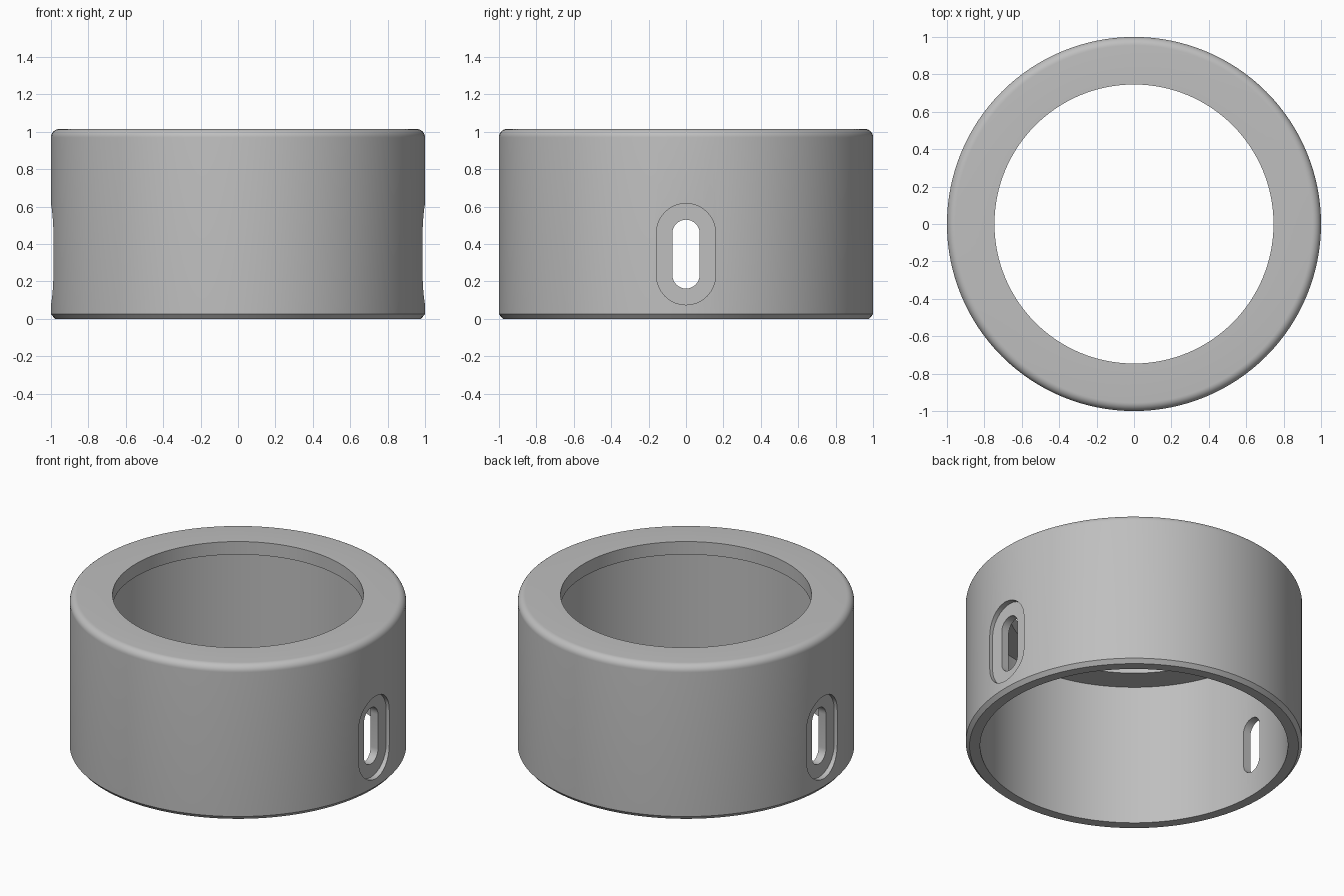
import bpy, bmesh, math

if "Cube" in bpy.data.objects:
    bpy.data.objects.remove(bpy.data.objects["Cube"])

SEG = 128
H = 1.015

grey = bpy.data.materials.new("grey")
grey.diffuse_color = (0.52, 0.52, 0.52, 1)
grey.use_nodes = True
grey.node_tree.nodes["Principled BSDF"].inputs["Base Color"].default_value = grey.diffuse_color


def finish(name, bm):
    bmesh.ops.recalc_face_normals(bm, faces=bm.faces)
    me = bpy.data.meshes.new(name)
    bm.to_mesh(me)
    bm.free()
    me.materials.append(grey)
    ob = bpy.data.objects.new(name, me)
    bpy.context.collection.objects.link(ob)
    return ob


def lathe(name, profile):
    """Revolve a closed (radius, z) outline around z."""
    bm = bmesh.new()
    rings = []
    for i in range(SEG):
        a = 2 * math.pi * i / SEG
        rings.append([bm.verts.new((r * math.cos(a), r * math.sin(a), z)) for r, z in profile])
    n = len(profile)
    for i in range(SEG):
        p, q = rings[i], rings[(i + 1) % SEG]
        for j in range(n):
            k = (j + 1) % n
            bm.faces.new((p[j], q[j], q[k], p[k]))
    return finish(name, bm)


def slot(name, x0, x1, half_w, z0, z1):
    """Upright rounded slot running along x."""
    steps = 16
    outline = []
    for cz, start in ((z1 - half_w, 0), (z0 + half_w, math.pi)):
        for i in range(steps + 1):
            a = start + math.pi * i / steps
            outline.append((half_w * math.cos(a), cz + half_w * math.sin(a)))
    bm = bmesh.new()
    face = bm.faces.new([bm.verts.new((x0, y, z)) for y, z in outline])
    ext = bmesh.ops.extrude_face_region(bm, geom=[face])
    verts = [g for g in ext["geom"] if isinstance(g, bmesh.types.BMVert)]
    bmesh.ops.translate(bm, vec=(x1 - x0, 0, 0), verts=verts)
    ob = finish(name, bm)
    ob.hide_render = True
    ob.hide_set(True)
    return ob


# Collar: chamfered foot, rounded top edge, inner lip over a wider bore
fillet = 0.045
profile = [(0.915, 0), (0.978, 0), (1, 0.025)]
for i in range(9):
    a = math.pi / 2 * i / 8
    profile.append((1 - fillet + fillet * math.cos(a), H - fillet + fillet * math.sin(a)))
profile += [(0.746, H), (0.746, 0.93), (0.915, 0.93)]
collar = lathe("collar", profile)

# Shallow flat recess and through slot on both sides
cutters = []
for s, side in ((1, "right"), (-1, "left")):
    cutters.append(slot(side + "_recess_cutter", s * 0.965, s * 1.2, 0.158, 0.075, 0.617))
    cutters.append(slot(side + "_slot_cutter", s * 0.8, s * 1.1, 0.073, 0.162, 0.53))
for c in cutters:
    mod = collar.modifiers.new(c.name, "BOOLEAN")
    mod.operation = "DIFFERENCE"
    mod.solver = "EXACT"
    mod.object = c

bpy.context.view_layer.objects.active = collar
collar.select_set(True)
for mod in list(collar.modifiers):
    bpy.ops.object.modifier_apply(modifier=mod.name)
for c in cutters:
    bpy.data.objects.remove(c, do_unlink=True)
bpy.ops.object.shade_smooth_by_angle(angle=math.radians(25))
